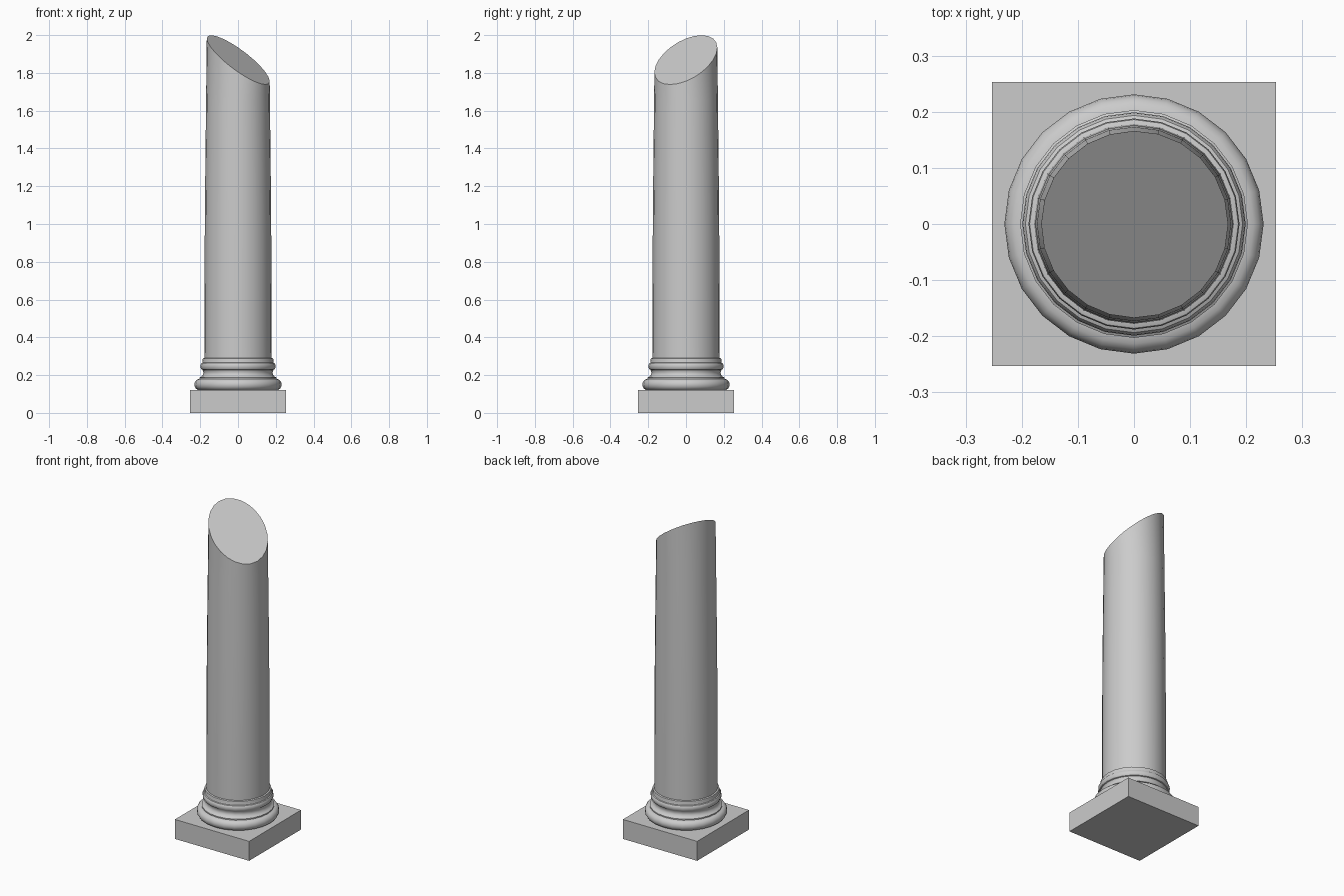
import bpy, bmesh, math
from mathutils import Vector

if "Cube" in bpy.data.objects:
    bpy.data.objects.remove(bpy.data.objects["Cube"])

SIDES = 24


def finish(bm, name):
    bmesh.ops.recalc_face_normals(bm, faces=bm.faces)
    mesh = bpy.data.meshes.new(name)
    bm.to_mesh(mesh)
    bm.free()
    obj = bpy.data.objects.new(name, mesh)
    bpy.context.collection.objects.link(obj)
    bpy.ops.object.select_all(action='DESELECT')
    obj.select_set(True)
    bpy.context.view_layer.objects.active = obj
    bpy.ops.object.shade_smooth_by_angle(angle=math.radians(35))
    return obj


def lathe(profile):
    """Revolve (radius, z) points around the z axis and cap both ends."""
    bm = bmesh.new()
    rings = [[bm.verts.new((r * math.cos(math.tau * i / SIDES),
                            r * math.sin(math.tau * i / SIDES), z))
              for i in range(SIDES)] for r, z in profile]
    for a, b in zip(rings, rings[1:]):
        for i in range(SIDES):
            j = (i + 1) % SIDES
            bm.faces.new((a[i], a[j], b[j], b[i]))
    bm.faces.new(rings[0][::-1])
    bm.faces.new(rings[-1])
    return bm


def bulge(r, z, out, half, steps=8):
    """Half-round moulding from z - half to z + half."""
    angles = [math.pi * (k / steps - 0.5) for k in range(steps + 1)]
    return [(r + out * math.cos(a), z + half * math.sin(a)) for a in angles]


# Square plinth
bm = bmesh.new()
bmesh.ops.create_cube(bm, size=1)
bmesh.ops.scale(bm, verts=bm.verts, vec=(0.506, 0.506, 0.12))
bmesh.ops.translate(bm, verts=bm.verts, vec=(0, 0, 0.06))
finish(bm, "plinth")

# Moulded round base: large torus, hollow, small torus, fillet
profile = bulge(0.203, 0.15, 0.028, 0.03)
profile += [(0.203, 0.187), (0.192, 0.193), (0.185, 0.204), (0.183, 0.215), (0.187, 0.226)]
profile += bulge(0.188, 0.247, 0.011, 0.019, 6)
profile += [(0.187, 0.268), (0.188, 0.28), (0.186, 0.288), (0.178, 0.291)]
finish(lathe(profile), "moulded_base")

# Tapered shaft, broken off along a slanted plane
bm = lathe([(0.178, 0.289), (0.177, 0.6), (0.176, 0.95), (0.173, 1.3),
            (0.169, 1.65), (0.164, 2.1)])
slope = 0.13 / 0.166
bmesh.ops.bisect_plane(bm, geom=bm.verts[:] + bm.edges[:] + bm.faces[:],
                       plane_co=(0, 0, 1.87),
                       plane_no=Vector((0.866 * slope, -0.5 * slope, 1)),
                       clear_outer=True)
bmesh.ops.holes_fill(bm, edges=[e for e in bm.edges if e.is_boundary], sides=0)
finish(bm, "broken_shaft")
